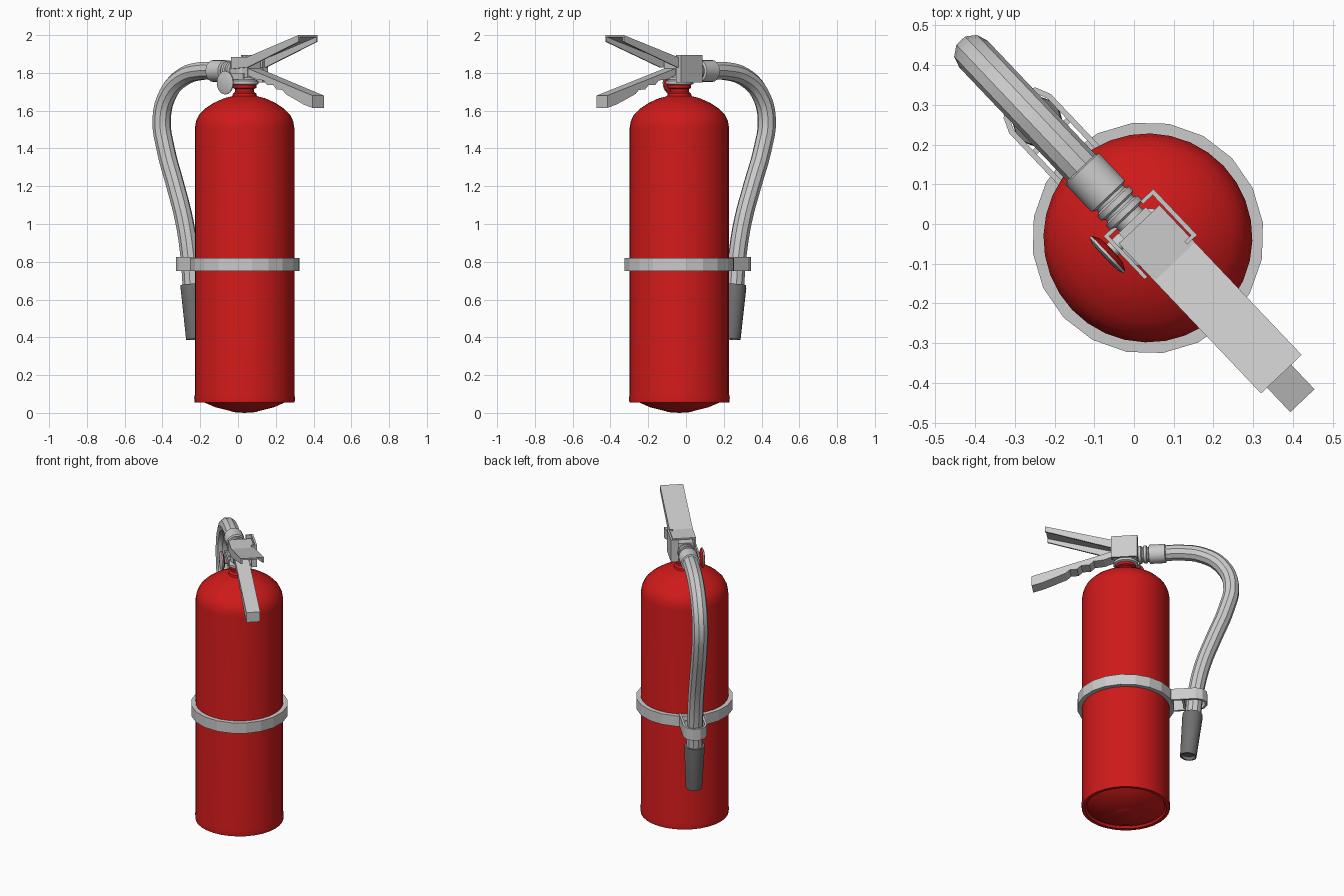
import bpy, bmesh, math
from mathutils import Matrix, Vector

if "Cube" in bpy.data.objects:
    bpy.data.objects.remove(bpy.data.objects["Cube"])

# Everything is built in a frame where +x runs along the handles and the hose
# hangs toward -x; FRAME turns that onto the diagonal of the world axes.
FRAME = Matrix.Translation((0.035, -0.035, 0)) @ Matrix.Rotation(math.radians(-46.5), 4, 'Z')


def material(name, rgb):
    m = bpy.data.materials.new(name)
    m.diffuse_color = (*rgb, 1)
    m.use_nodes = True
    m.node_tree.nodes["Principled BSDF"].inputs["Base Color"].default_value = m.diffuse_color
    return m


RED = material("red_paint", (0.62, 0.01, 0.01))
DARK = material("dark_rubber", (0.16, 0.16, 0.16))


def finish(bm, name, mat=None, local=Matrix(), smooth=True):
    bmesh.ops.recalc_face_normals(bm, faces=bm.faces[:])
    me = bpy.data.meshes.new(name)
    bm.to_mesh(me)
    bm.free()
    ob = bpy.data.objects.new(name, me)
    bpy.context.collection.objects.link(ob)
    ob.matrix_world = FRAME @ local
    if mat:
        me.materials.append(mat)
    if smooth:
        bpy.ops.object.select_all(action='DESELECT')
        ob.select_set(True)
        bpy.context.view_layer.objects.active = ob
        bpy.ops.object.shade_smooth_by_angle(angle=math.radians(35))
    return ob


def lathe(name, profile, n=24, mat=None, local=Matrix(), closed=False, smooth=True):
    """Spin (radius, z) points around z."""
    bm = bmesh.new()
    vs = [bm.verts.new((r, 0, z)) for r, z in profile]
    edges = [bm.edges.new(p) for p in zip(vs, vs[1:])]
    if closed:
        edges.append(bm.edges.new((vs[-1], vs[0])))
    bmesh.ops.spin(bm, geom=vs + edges, cent=(0, 0, 0), axis=(0, 0, 1),
                   angle=math.tau, steps=n, use_duplicate=False)
    bmesh.ops.remove_doubles(bm, verts=bm.verts[:], dist=1e-5)
    return finish(bm, name, mat, local, smooth)


def add_prism(bm, pts, y0, y1):
    """Extrude an (x, z) outline from y0 to y1."""
    f = bm.faces.new([bm.verts.new((x, y0, z)) for x, z in pts])
    out = bmesh.ops.extrude_face_region(bm, geom=[f])
    bmesh.ops.translate(bm, vec=(0, y1 - y0, 0),
                        verts=[g for g in out['geom'] if isinstance(g, bmesh.types.BMVert)])


def prisms(name, parts, **kw):
    bm = bmesh.new()
    for p in parts:
        add_prism(bm, *p)
    return finish(bm, name, smooth=False, **kw)


def rect(x0, x1, z0, z1):
    return [(x0, z0), (x1, z0), (x1, z1), (x0, z1)]


# Cylinder with bulged base, rim, shoulder dome and neck
lathe("tank", [(0, 0.005), (0.08, 0.011), (0.155, 0.03), (0.215, 0.056), (0.235, 0.068),
               (0.245, 0.055), (0.265, 0.055), (0.267, 0.08), (0.263, 0.1),
               (0.263, 1.51), (0.257, 1.545), (0.24, 1.58), (0.21, 1.61), (0.165, 1.64),
               (0.11, 1.665), (0.065, 1.677), (0.062, 1.69), (0.05, 1.70), (0.05, 1.715),
               (0.062, 1.72), (0.062, 1.738), (0, 1.738)], 32, RED)
lathe("tank_foot", [(0, 0), (0.06, 0.004), (0.08, 0.012), (0, 0.015)], 24, RED)

# Strap around the cylinder
lathe("strap", [(0.26, 0.75), (0.292, 0.75), (0.292, 0.82), (0.26, 0.82)], 20,
      closed=True, smooth=False)

# Hose clip: a bent band from the strap round the hose
bm = bmesh.new()
path = [(-0.25, -0.065), (-0.43, -0.065), (-0.465, -0.05), (-0.485, -0.02),
        (-0.485, 0.02), (-0.465, 0.05), (-0.43, 0.065), (-0.25, 0.065)]
low, high = ([bm.verts.new((x, y, z)) for x, y in path] for z in (0.75, 0.825))
for i in range(len(path) - 1):
    bm.faces.new((low[i], low[i + 1], high[i + 1], high[i]))
clip = finish(bm, "hose_clip", smooth=False)
mod = clip.modifiers.new("thickness", 'SOLIDIFY')
mod.thickness, mod.offset = 0.014, 0
prisms("clip_bridge", [(rect(-0.36, -0.345, 0.755, 0.82), -0.065, 0.065)])

# Valve: collar, stem and head
lathe("valve_collar", [(0, 1.735), (0.06, 1.735), (0.075, 1.742), (0.075, 1.757),
                       (0.055, 1.765), (0.05, 1.85), (0, 1.85)], 20)
prisms("valve_head", [(rect(-0.06, 0.07, 1.775, 1.86), -0.045, 0.05)])

# Side plates with small flanges turned in
prisms("side_plates", [
    (rect(-0.08, 0.08, 1.75, 1.895), 0.083, 0.095),
    (rect(-0.08, -0.07, 1.75, 1.895), 0.05, 0.09),
    (rect(0.07, 0.08, 1.75, 1.895), 0.06, 0.09),
    (rect(-0.08, 0.07, 1.765, 1.80), -0.078, -0.068),
    (rect(-0.08, -0.07, 1.765, 1.80), -0.072, -0.035)])

# Upper lever: folded channel, open underneath
top = [(-0.04, 1.885), (0.09, 1.885), (0.48, 2.0)]
side = top + [(0.48, 1.965), (0.09, 1.83), (-0.04, 1.82)]
plate = top + [(x, z - 0.01) for x, z in reversed(top)]
prisms("upper_lever", [(plate, -0.058, 0.073), (side, -0.063, -0.053), (side, 0.068, 0.078)])

# Lower grip with finger waves underneath
prisms("lower_grip", [([(-0.02, 1.84), (0.03, 1.835), (0.565, 1.68), (0.565, 1.615), (0.50, 1.632),
                        (0.36, 1.688), (0.335, 1.71), (0.29, 1.712), (0.265, 1.735),
                        (0.215, 1.737), (0.19, 1.76), (0.13, 1.765), (0.06, 1.79),
                        (-0.02, 1.79)], -0.042, 0.042)])

# Pressure gauge: stem, red cup and grey face
gauge = Matrix.Translation((-0.04, 0, 1.748)) @ Matrix.Rotation(math.pi / 2, 4, 'X')
lathe("gauge_stem", [(0, 0.02), (0.02, 0.02), (0.02, 0.095), (0, 0.095)], 12, None, gauge)
lathe("gauge_cup", [(0, 0.085), (0.04, 0.088), (0.06, 0.098), (0.06, 0.102), (0, 0.102)],
      20, RED, gauge)
lathe("gauge_face", [(0, 0.10), (0.062, 0.10), (0.062, 0.106), (0.045, 0.112), (0, 0.114)],
      20, None, gauge)

# Ribbed hose coupling, lying along -x
coupling = Matrix.Translation((0, 0, 1.81)) @ Matrix.Rotation(-math.pi / 2, 4, 'Y')
lathe("hose_coupling", [(0, 0.03), (0.04, 0.03), (0.04, 0.075), (0.055, 0.08), (0.055, 0.095),
                        (0.046, 0.10), (0.046, 0.107), (0.055, 0.112), (0.055, 0.127),
                        (0.046, 0.132), (0.046, 0.14), (0.058, 0.145), (0.058, 0.24),
                        (0.045, 0.245), (0, 0.245)], 20, None, coupling)

# Hose: round tube along a bezier path
curve = bpy.data.curves.new("hose", 'CURVE')
curve.dimensions = '3D'
curve.bevel_depth, curve.bevel_resolution, curve.resolution_u = 0.049, 3, 4
curve.use_fill_caps = True
points = [(-0.2, 1.81), (-0.33, 1.81), (-0.47, 1.78), (-0.585, 1.695), (-0.638, 1.56),
          (-0.605, 1.39), (-0.535, 1.21), (-0.465, 1.02), (-0.425, 0.84), (-0.405, 0.66)]
sp = curve.splines.new('BEZIER')
sp.bezier_points.add(len(points) - 1)
for bp, (x, z) in zip(sp.bezier_points, points):
    bp.co = (x, 0, z)
    bp.handle_left_type = bp.handle_right_type = 'AUTO'
hose = bpy.data.objects.new("hose", curve)
bpy.context.collection.objects.link(hose)
hose.matrix_world = FRAME
bpy.ops.object.select_all(action='DESELECT')
hose.select_set(True)
bpy.context.view_layer.objects.active = hose
bpy.ops.object.convert(target='MESH')
bpy.ops.object.shade_smooth_by_angle(angle=math.radians(35))

# Nozzle: tapered dark sleeve, hollow at the tip, following the hose
a, b = Vector((-0.405, 0, 0.68)), Vector((-0.378, 0, 0.39))
tilt = Matrix.Translation(a) @ (b - a).to_track_quat('Z', 'Y').to_matrix().to_4x4()
length = (b - a).length
lathe("nozzle", [(0, 0), (0.06, 0), (0.062, 0.015), (0.05, length), (0.042, length),
                 (0.038, length - 0.02), (0, length - 0.02)], 20, DARK, tilt)
